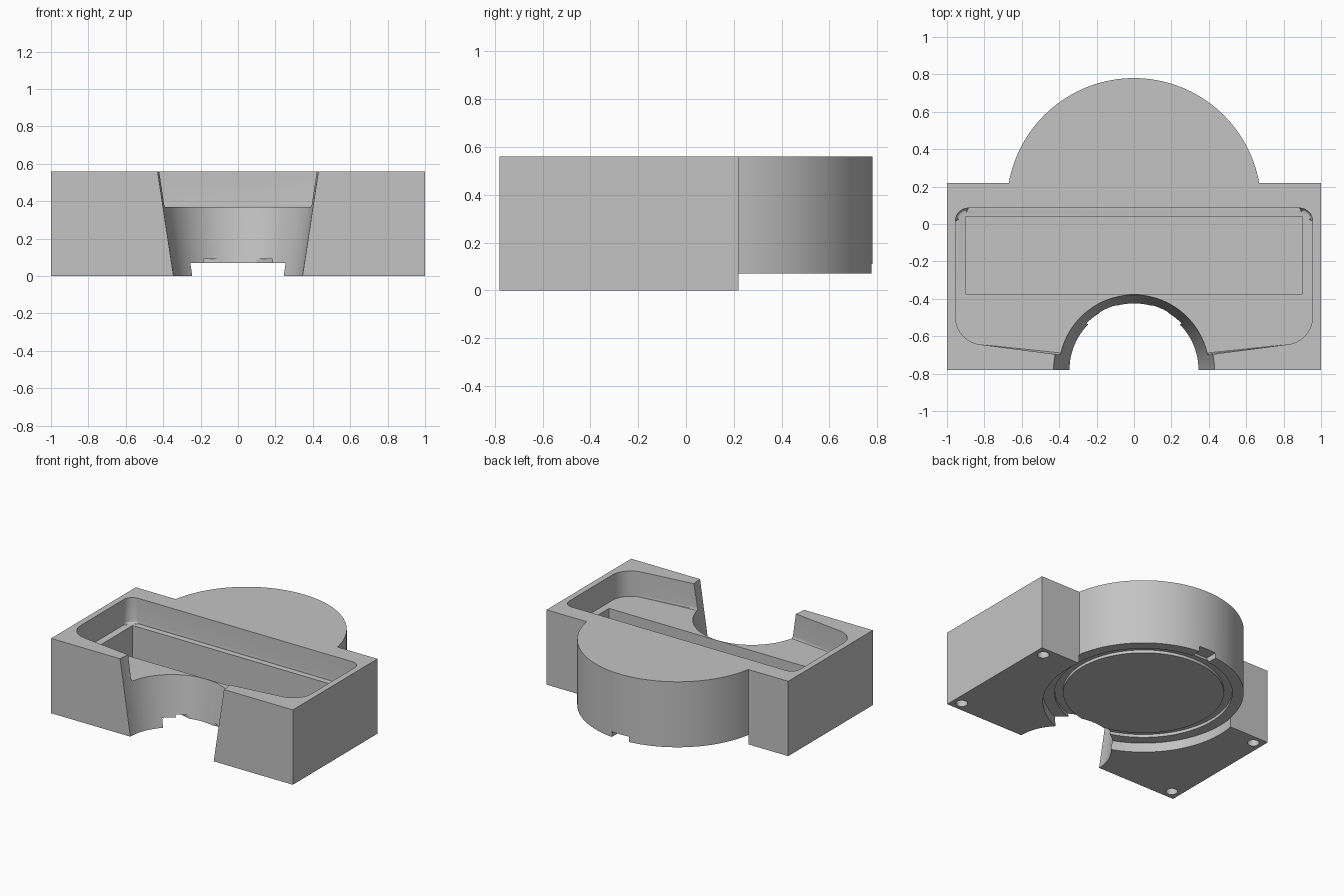
import bpy
import bmesh
from math import sin, cos, pi, radians, asin

cube = bpy.data.objects.get("Cube")
if cube:
    bpy.data.objects.remove(cube, do_unlink=True)

TOP, FRONT, BACK = 0.56, -0.78, 0.22
HUB_Y, HUB_R, HUB_Z = 0.1, 0.68, 0.07
TRAY_Z, WELL_Z = 0.37, 0.12

grey = bpy.data.materials.new("light_grey")
grey.use_nodes = True
grey.diffuse_color = (0.55, 0.55, 0.55, 1)
grey.node_tree.nodes["Principled BSDF"].inputs["Base Color"].default_value = (0.55, 0.55, 0.55, 1)


def arc(cx, cy, r, start, end, steps):
    angles = [radians(start + (end - start) * i / steps) for i in range(steps + 1)]
    return [(cx + r * cos(a), cy + r * sin(a)) for a in angles]


def circle(cx, cy, r, steps=96):
    return arc(cx, cy, r, 0, 360, steps)[:-1]


def rect(x0, x1, y0, y1):
    return [(x0, y0), (x1, y0), (x1, y1), (x0, y1)]


def loft(name, lower, upper, z0, z1, floor_round=0):
    """Solid between two matching outlines, optionally with a rounded lower rim."""
    bm = bmesh.new()
    a = [bm.verts.new((x, y, z0)) for x, y in lower]
    b = [bm.verts.new((x, y, z1)) for x, y in upper]
    base = bm.faces.new(a[::-1])
    bm.faces.new(b)
    n = len(a)
    for i in range(n):
        j = (i + 1) % n
        bm.faces.new((a[i], a[j], b[j], b[i]))
    if floor_round:
        bmesh.ops.bevel(bm, geom=list(base.edges), offset=floor_round,
                        segments=3, profile=0.5, affect='EDGES')
    bmesh.ops.recalc_face_normals(bm, faces=bm.faces)
    mesh = bpy.data.meshes.new(name)
    bm.to_mesh(mesh)
    bm.free()
    obj = bpy.data.objects.new(name, mesh)
    bpy.context.collection.objects.link(obj)
    mesh.materials.append(grey)
    return obj


def prism(name, outline, z0, z1, floor_round=0):
    return loft(name, outline, outline, z0, z1, floor_round)


def cut(target, cutter):
    cutter.hide_render = True
    mod = target.modifiers.new("cut", 'BOOLEAN')
    mod.operation = 'DIFFERENCE'
    mod.solver = 'EXACT'
    mod.object = cutter
    bpy.context.view_layer.objects.active = target
    bpy.ops.object.modifier_apply(modifier=mod.name)
    bpy.data.objects.remove(cutter, do_unlink=True)


# Block with a round hub bulging from its back
a0 = asin((BACK - HUB_Y) / HUB_R) * 180 / pi
outline = [(-1, BACK), (-1, FRONT), (1, FRONT), (1, BACK)]
outline += arc(0, HUB_Y, HUB_R, a0, 180 - a0, 60)
body = prism("tray_body", outline, 0, TOP)

# Shallow tray: tight back corners, wide front corners, front edge sloping to the middle
half = arc(0.805, -0.495, 0.15, -83, 0, 10) + arc(0.885, 0.015, 0.07, 0, 90, 8)
tray = [(0, -0.751)] + half + [(-x, y) for x, y in reversed(half)]
cut(body, prism("tray_cutter", tray, TRAY_Z, TOP + 0.1, 0.02))

# Deep rectangular well in the tray floor
cut(body, prism("well_cutter", rect(-0.9, 0.9, -0.375, 0.04), WELL_Z, TRAY_Z + 0.08))

# Tapered round bite out of the front
slope = (0.43 - 0.345) / TOP
cut(body, loft("bite_cutter", circle(0, FRONT, 0.345 - 0.1 * slope),
               circle(0, FRONT, 0.43 + 0.1 * slope), -0.1, TOP + 0.1))

# Round recess under the hub
cut(body, prism("recess_cutter", circle(0, HUB_Y, HUB_R + 0.002, 120), -0.1, HUB_Z))

# Ring groove around the underside disc
groove = prism("groove_cutter", circle(0, HUB_Y, 0.603), 0.02, HUB_Z + 0.022)
cut(groove, prism("groove_core", circle(0, HUB_Y, 0.545), 0, 0.2))
cut(body, groove)

# Small slot at the rear of the hub rim
cut(body, prism("slot_cutter", rect(-0.07, 0.07, 0.685, 0.85), 0.03, 0.11))

# Round sockets under the four corners
for x in (-0.93, 0.93):
    for y in (FRONT + 0.07, BACK - 0.07):
        cut(body, prism("socket_cutter", circle(x, y, 0.04, 24), -0.05, 0.08))

bpy.ops.object.select_all(action='DESELECT')
body.select_set(True)
bpy.context.view_layer.objects.active = body
bpy.ops.object.shade_smooth_by_angle(angle=radians(25))
